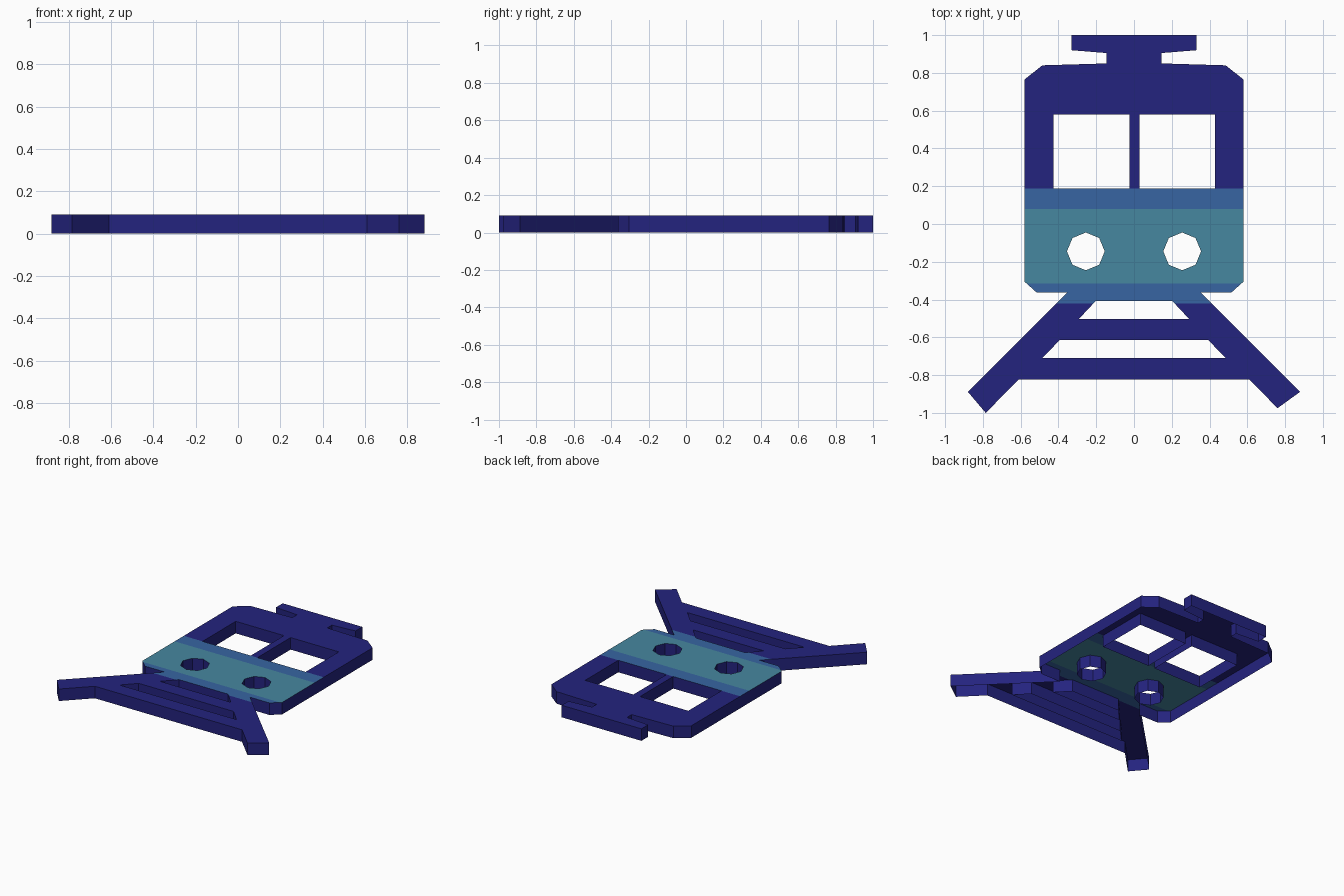
import bpy, bmesh, math
from mathutils import Vector

if "Cube" in bpy.data.objects:
    bpy.data.objects.remove(bpy.data.objects["Cube"])

HEIGHT = 0.09


def material(name, rgb):
    m = bpy.data.materials.new(name)
    m.diffuse_color = (*rgb, 1)
    m.use_nodes = True
    m.node_tree.nodes["Principled BSDF"].inputs["Base Color"].default_value = m.diffuse_color
    return m


def mirrored(half):
    """Close a right-hand half profile with its mirror image."""
    return half + [(-x, y) for x, y in reversed(half)]


def box(x0, x1, y0, y1):
    return [(x0, y0), (x1, y0), (x1, y1), (x0, y1)]


def octagon(cx, cy, r):
    return [(cx + r * math.cos(i * math.pi / 4), cy + r * math.sin(i * math.pi / 4))
            for i in range(8)]


# Outer silhouette: roof collector, cab, then splayed track rails
outline = mirrored([
    (0.33, 1.0), (0.33, 0.92), (0.145, 0.905), (0.145, 0.85),
    (0.485, 0.84), (0.58, 0.765), (0.58, -0.305), (0.515, -0.363),
    (0.353, -0.363), (0.88, -0.888), (0.76, -0.975), (0.61, -0.823)])
outline[12 + 1] = (-0.785, -1.0)  # left rail foot is slightly longer

# Openings: two windows, two headlights, two gaps between the sleepers
openings = [
    box(-0.425, -0.025, 0.187, 0.58), box(0.03, 0.43, 0.187, 0.58),
    octagon(-0.255, -0.145, 0.1), octagon(0.255, -0.145, 0.1),
    mirrored([(0.203, -0.408), (0.293, -0.504)]),
    mirrored([(0.393, -0.614), (0.485, -0.71)])]

# Flat top sheet with holes
bm = bmesh.new()
for loop in [outline] + openings:
    vs = [bm.verts.new((x, y, HEIGHT)) for x, y in loop]
    for a, b in zip(vs, vs[1:] + vs[:1]):
        bm.edges.new((a, b))
bmesh.ops.triangle_fill(bm, edges=bm.edges[:], use_beauty=True, normal=(0, 0, 1))

# Cut the colour bands across the sheet
BANDS = [(0.187, 0), (0.079, 1), (-0.316, 2), (-0.422, 1)]
for y, _ in BANDS:
    bmesh.ops.bisect_plane(bm, geom=bm.verts[:] + bm.edges[:] + bm.faces[:],
                           dist=1e-5, plane_co=(0, y, 0), plane_no=(0, 1, 0))
for f in bm.faces:
    cy = f.calc_center_median().y
    f.material_index = next((i for y, i in BANDS if cy > y), 0)

# Side walls hang from every rim; the underside stays open
rim = [e for e in bm.edges if e.is_boundary]
walls = bmesh.ops.extrude_edge_only(bm, edges=rim)["geom"]
bmesh.ops.translate(bm, vec=Vector((0, 0, -HEIGHT)),
                    verts=[g for g in walls if isinstance(g, bmesh.types.BMVert)])
for g in walls:
    if isinstance(g, bmesh.types.BMFace):
        g.material_index = 0
bmesh.ops.recalc_face_normals(bm, faces=bm.faces[:])
bm.normal_update()
if sum(f.normal.z * f.calc_area() for f in bm.faces) < 0:
    bmesh.ops.reverse_faces(bm, faces=bm.faces[:])

mesh = bpy.data.meshes.new("train_on_track")
bm.to_mesh(mesh)
bm.free()
for m in (material("navy", (0.0176, 0.0168, 0.21)),
          material("mid blue", (0.038, 0.13, 0.36)),
          material("teal", (0.062, 0.245, 0.35))):
    mesh.materials.append(m)
bpy.context.collection.objects.link(bpy.data.objects.new("train_on_track", mesh))
